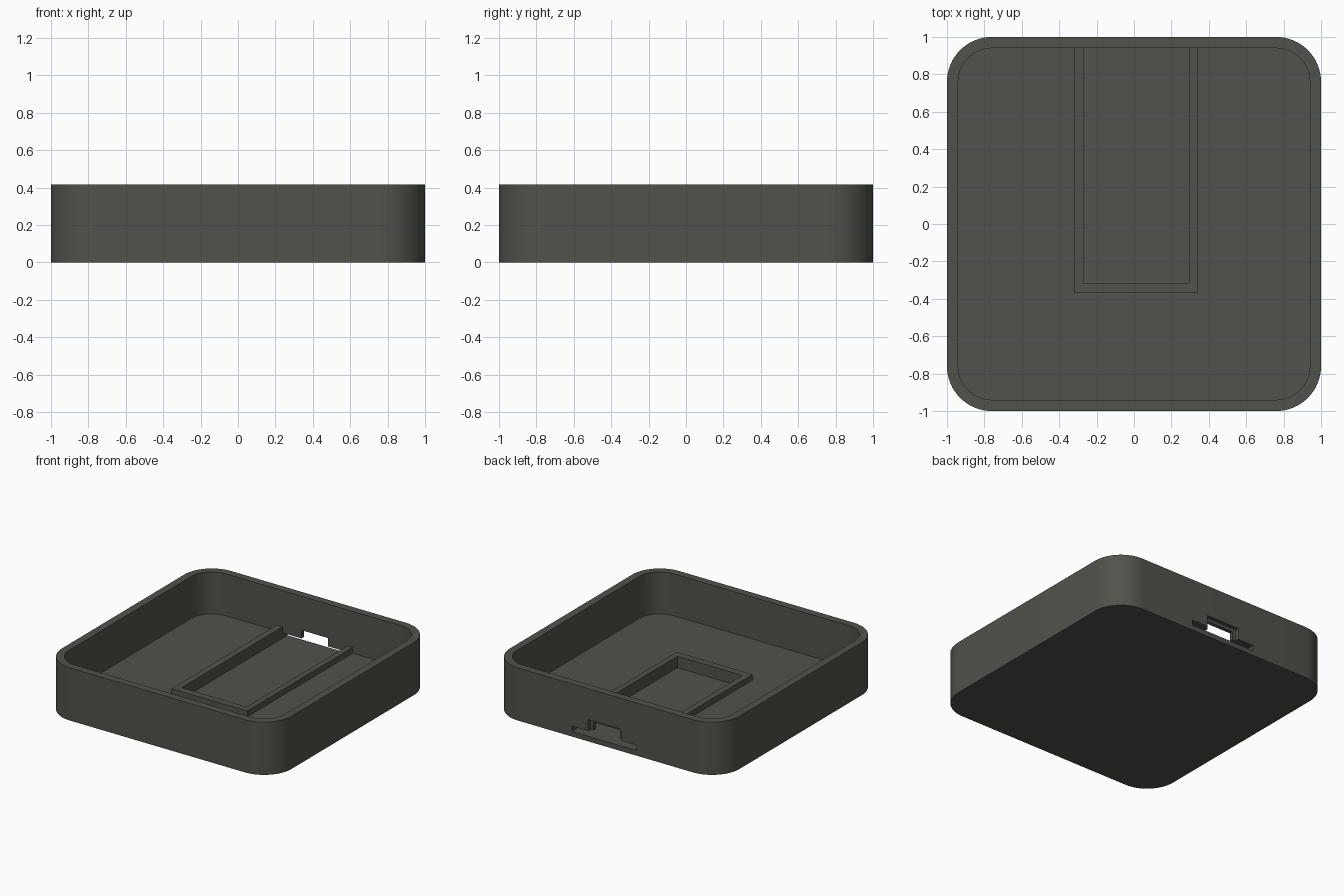
import bpy, bmesh, math

if "Cube" in bpy.data.objects:
    bpy.data.objects.remove(bpy.data.objects["Cube"])

HEIGHT, FLOOR, POCKET, RIDGE = 0.415, 0.085, 0.04, 0.13

plastic = bpy.data.materials.new("dark_olive_grey")
plastic.diffuse_color = (0.083, 0.085, 0.072, 1)
plastic.use_nodes = True
plastic.node_tree.nodes["Principled BSDF"].inputs["Base Color"].default_value = plastic.diffuse_color


def prism(name, outline, z0, z1):
    """Extrude a flat outline between two heights."""
    bm = bmesh.new()
    face = bm.faces.new([bm.verts.new((x, y, z0)) for x, y in outline])
    ext = bmesh.ops.extrude_face_region(bm, geom=[face])["geom"]
    for v in ext:
        if isinstance(v, bmesh.types.BMVert):
            v.co.z = z1
    bmesh.ops.recalc_face_normals(bm, faces=bm.faces)
    mesh = bpy.data.meshes.new(name)
    bm.to_mesh(mesh)
    bm.free()
    mesh.materials.append(plastic)
    ob = bpy.data.objects.new(name, mesh)
    bpy.context.collection.objects.link(ob)
    return ob


def rounded(half, radius, steps=16):
    """Rounded square outline."""
    c = half - radius
    pts = []
    for i, (sx, sy) in enumerate([(1, 1), (-1, 1), (-1, -1), (1, -1)]):
        for k in range(steps + 1):
            a = math.pi / 2 * (i + k / steps)
            pts.append((sx * c + radius * math.cos(a), sy * c + radius * math.sin(a)))
    return pts


def box(name, x0, x1, y0, y1, z0, z1):
    return prism(name, [(x0, y0), (x1, y0), (x1, y1), (x0, y1)], z0, z1)


def combine(target, tool, operation):
    """Apply a boolean and discard the tool."""
    mod = target.modifiers.new("bool", 'BOOLEAN')
    mod.operation, mod.solver, mod.object = operation, 'EXACT', tool
    bpy.context.view_layer.objects.active = target
    bpy.ops.object.modifier_apply(modifier=mod.name)
    bpy.data.objects.remove(tool)


# open tray with rounded corners
tray = prism("tray", rounded(1.0, 0.24), 0, HEIGHT)
combine(tray, prism("cavity", rounded(0.94, 0.18), FLOOR, 0.6), 'DIFFERENCE')

# raised frame on the floor, running into the back wall
combine(tray, box("frame", -0.32, 0.34, -0.37, 0.96, 0.05, RIDGE), 'UNION')

# sunken pocket inside the frame
combine(tray, box("pocket", -0.27, 0.295, -0.315, 0.94, POCKET, 0.3), 'DIFFERENCE')

# back wall: wide low slot, port opening, and shallow outer recess around it
for name, x0, x1, y0, z1 in [("slot", -0.27, 0.295, 0.92, 0.082),
                             ("port", -0.105, 0.128, 0.90, 0.147),
                             ("port_recess", -0.133, 0.155, 0.97, 0.171)]:
    combine(tray, box(name, x0, x1, y0, 1.1, POCKET, z1), 'DIFFERENCE')

# smooth corners, crisp edges
bpy.ops.object.select_all(action='DESELECT')
tray.select_set(True)
bpy.context.view_layer.objects.active = tray
bpy.ops.object.shade_smooth_by_angle(angle=math.radians(30))
